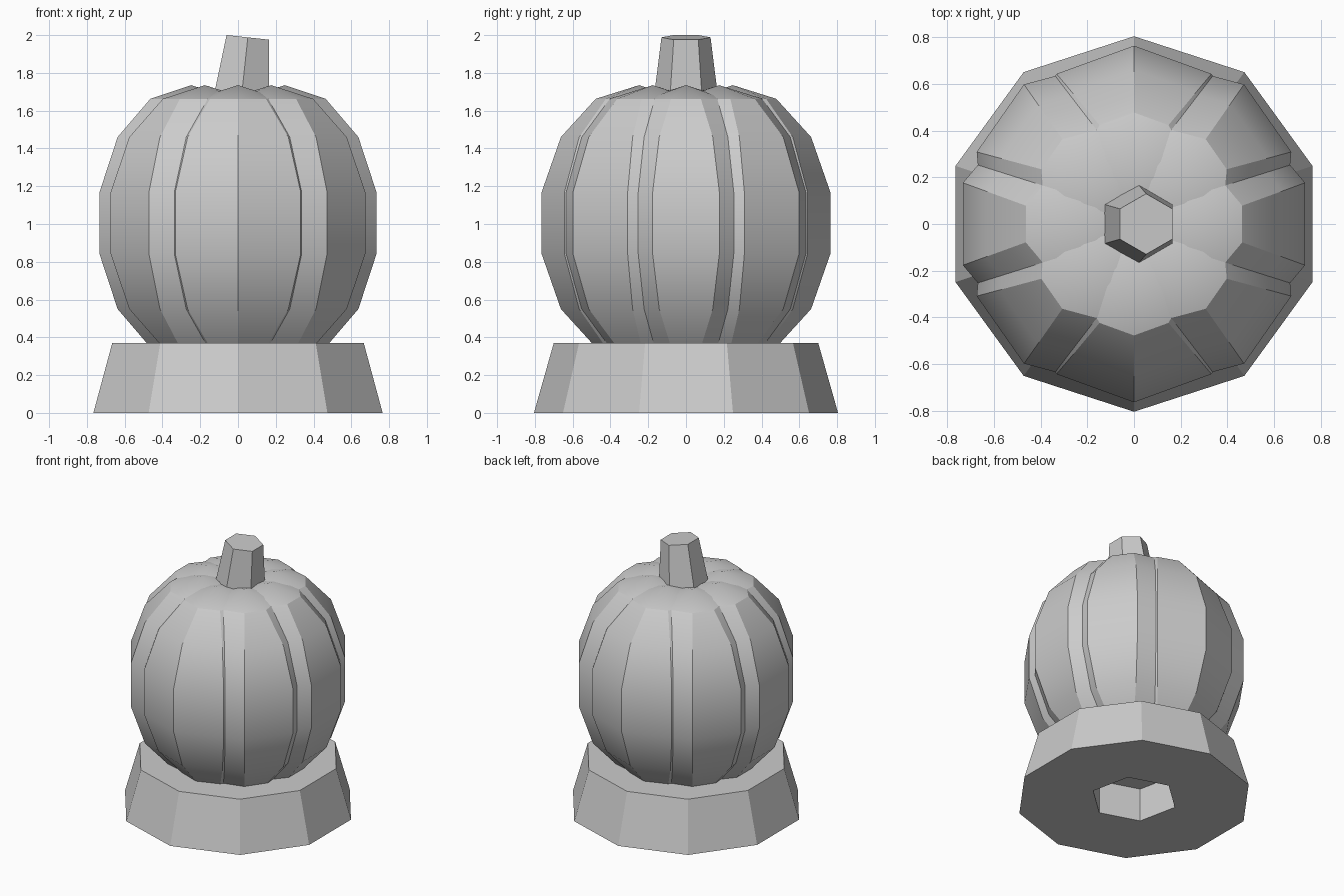
import bpy
import bmesh
from math import cos, sin, pi, radians
from mathutils import Matrix, Vector

cube = bpy.data.objects.get("Cube")
if cube:
    bpy.data.objects.remove(cube, do_unlink=True)

grey = bpy.data.materials.new("plain grey")
grey.use_nodes = True
COLOUR = (0.6, 0.6, 0.6, 1)
grey.diffuse_color = COLOUR
grey.node_tree.nodes["Principled BSDF"].inputs["Base Color"].default_value = COLOUR


def finish(name, bm):
    bmesh.ops.recalc_face_normals(bm, faces=bm.faces)
    mesh = bpy.data.meshes.new(name)
    bm.to_mesh(mesh)
    bm.free()
    mesh.materials.append(grey)
    obj = bpy.data.objects.new(name, mesh)
    bpy.context.collection.objects.link(obj)
    return obj


def ring(bm, sides, radius, z, turn, x=0, tilt=0):
    verts = []
    for i in range(sides):
        a = turn + 2 * pi * i / sides
        dx = radius * cos(a)
        verts.append(bm.verts.new((x + dx, radius * sin(a), z + tilt * dx)))
    return verts


def bridge(bm, low, high):
    for i in range(len(low)):
        j = (i + 1) % len(low)
        bm.faces.new((low[i], low[j], high[j], high[i]))


# Ten-sided pedestal with a six-sided blind socket underneath
bm = bmesh.new()
bottom = ring(bm, 10, 0.805, 0, pi / 2)
top = ring(bm, 10, 0.70, 0.37, pi / 2)
bridge(bm, bottom, top)
bm.faces.new(top)
bm.faces.new(bottom)
base = finish("pedestal", bm)

bm = bmesh.new()
low = ring(bm, 6, 0.30, -0.1, radians(42))
high = ring(bm, 6, 0.30, 0.25, radians(42))
bridge(bm, low, high)
bm.faces.new(low)
bm.faces.new(high)
cutter = finish("socket_cutter", bm)
cutter.hide_render = True
cutter.hide_viewport = True
cut = base.modifiers.new("socket", "BOOLEAN")
cut.operation = "DIFFERENCE"
cut.solver = "EXACT"
cut.object = cutter

# Eight overlapping faceted ribs around the body
RIBS, SIDES = 8, 9
for k in range(RIBS):
    angle = -pi / 2 + 2 * pi * k / RIBS
    centre = Vector((0.248 * cos(angle), 0.248 * sin(angle), 1.005))
    turn = angle - radians(10 * k)
    bm = bmesh.new()
    bmesh.ops.create_uvsphere(
        bm, u_segments=SIDES, v_segments=7, radius=1,
        matrix=Matrix.Translation(centre)
        @ Matrix.Diagonal((0.53, 0.53, 0.73, 1)))
    # Turn the sphere so that one facet edge points along the wanted angle
    v = max(bm.verts, key=lambda p: (p.co - centre).xy.length).co - centre
    start = Vector((1, 0)).angle_signed(v.xy)
    bmesh.ops.rotate(bm, verts=bm.verts, cent=centre,
                     matrix=Matrix.Rotation(turn + start, 3, "Z"))
    rib = finish("body_rib_%d" % (k + 1), bm)
    bpy.ops.object.select_all(action="DESELECT")
    rib.select_set(True)
    bpy.context.view_layer.objects.active = rib
    bpy.ops.object.shade_smooth_by_angle(angle=radians(30))

# Leaning six-sided stem
bm = bmesh.new()
low = ring(bm, 6, 0.185, 1.55, pi / 2, x=0.005)
high = ring(bm, 6, 0.13, 1.988, pi / 2, x=0.052, tilt=-0.11)
bridge(bm, low, high)
bm.faces.new(low)
bm.faces.new(high)
finish("stem", bm)
